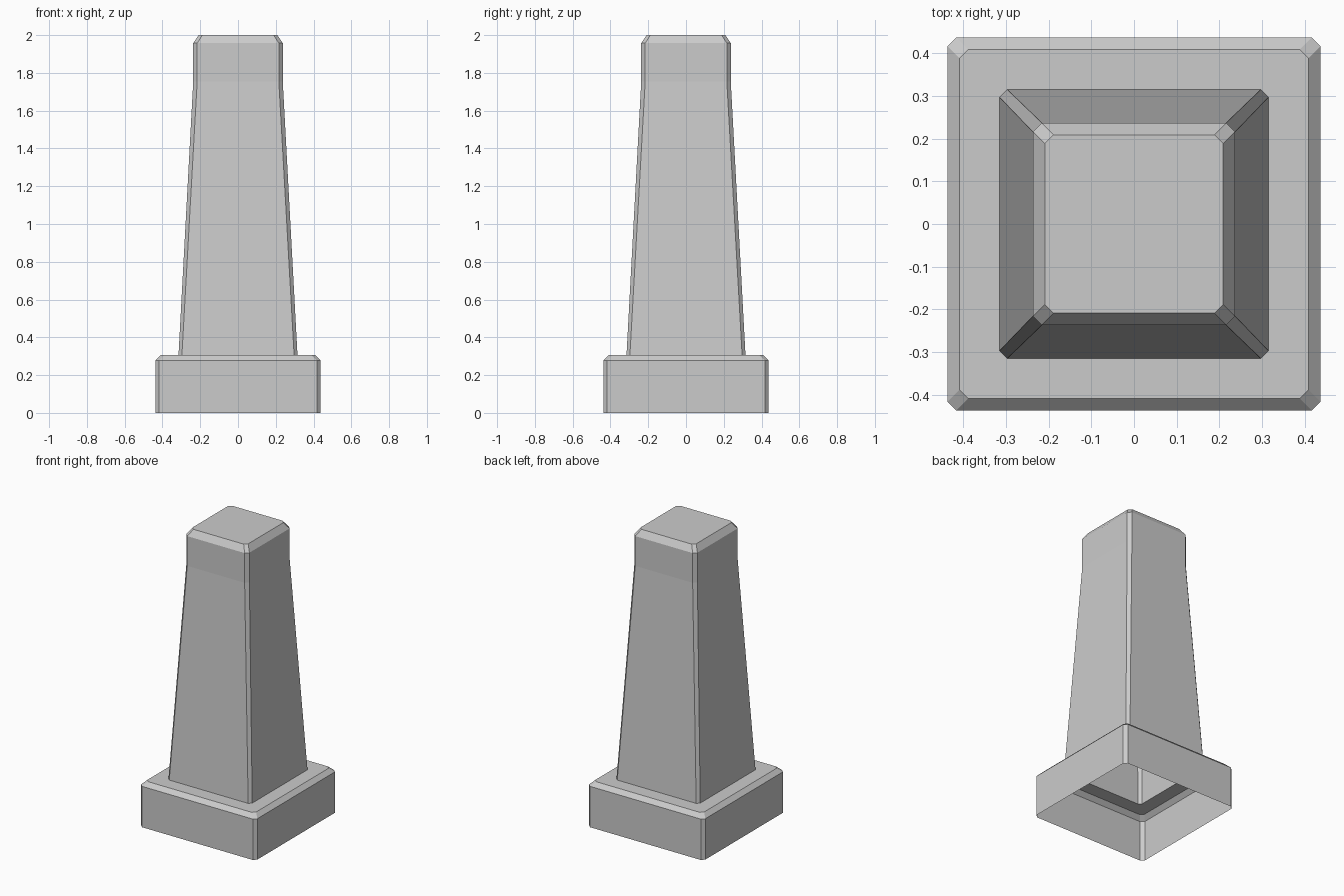
import bpy

if "Cube" in bpy.data.objects:
    bpy.data.objects.remove(bpy.data.objects["Cube"])


def ring(half, cut, z):
    """Square outline with clipped corners at height z."""
    a, b = half, half - cut
    return [(x, y, z) for x, y in
            ((a, -b), (a, b), (b, a), (-b, a), (-a, b), (-a, -b), (-b, -a), (b, -a))]


def loft(name, profile, cap=False):
    """Skin a stack of (half width, corner cut, height) rings, open below."""
    verts = [v for p in profile for v in ring(*p)]
    faces = [(i * 8 + k, i * 8 + (k + 1) % 8, i * 8 + 8 + (k + 1) % 8, i * 8 + 8 + k)
             for i in range(len(profile) - 1) for k in range(8)]
    if cap:
        faces.append(tuple(range(len(verts) - 8, len(verts))))
    mesh = bpy.data.meshes.new(name)
    mesh.from_pydata(verts, [], faces)
    obj = bpy.data.objects.new(name, mesh)
    bpy.context.collection.objects.link(obj)
    return obj


# Hollow foot block: walls, bevelled rim and ledge up to the shaft
loft("base", [(0.437, 0.02, 0), (0.437, 0.02, 0.278),
              (0.409, 0.02, 0.306), (0.315, 0.018, 0.306)])

# Hollow tapered shaft: taper, straight collar, bevelled flat top
loft("shaft", [(0.315, 0.018, 0.306), (0.237, 0.021, 1.755),
               (0.237, 0.021, 1.957), (0.209, 0.02, 2.0)], cap=True)
